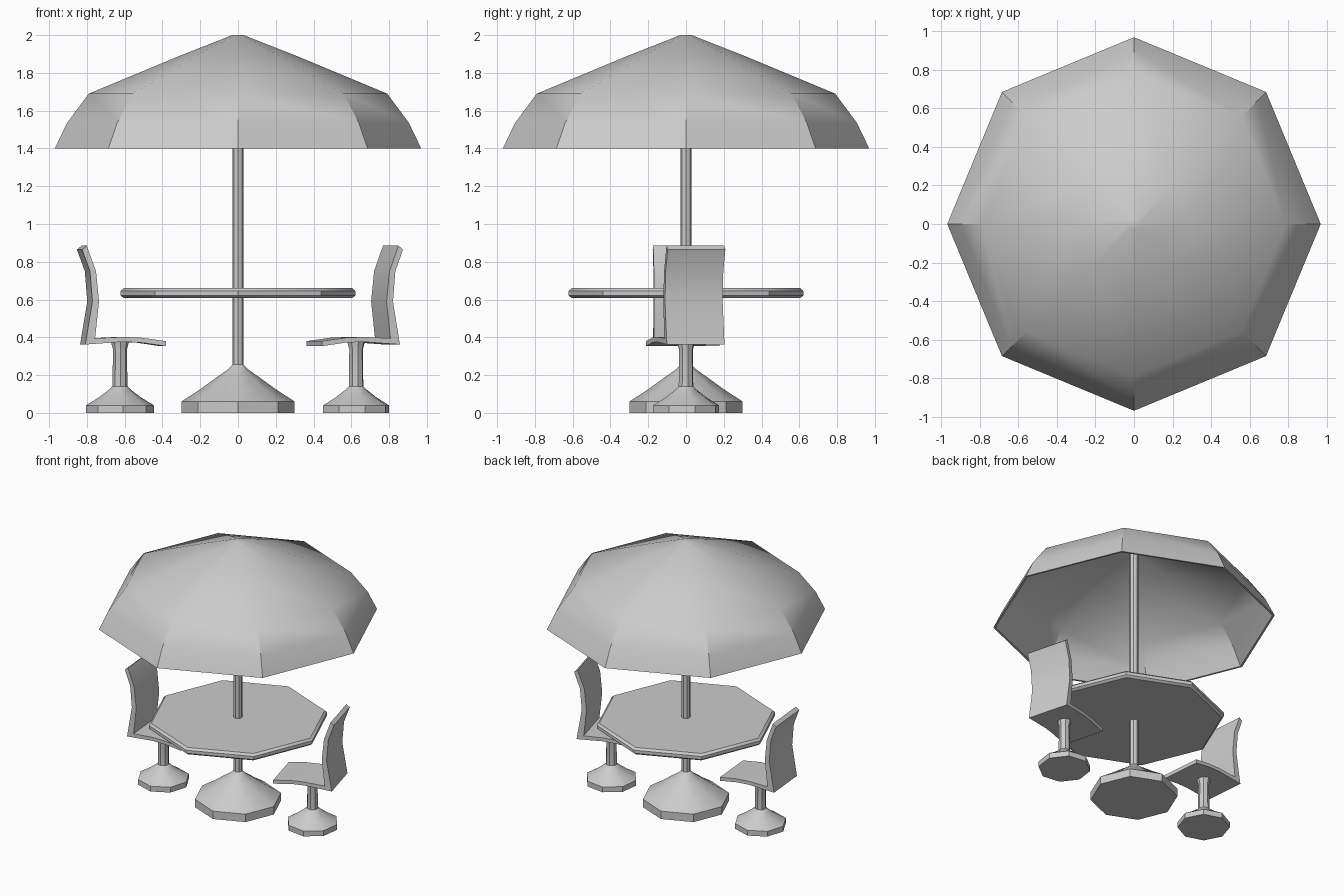
import bpy, bmesh
from math import cos, sin, pi, radians
from mathutils import Matrix

old = bpy.data.objects.get("Cube")
if old:
    bpy.data.objects.remove(old, do_unlink=True)

grey = bpy.data.materials.new("plain grey")
grey.use_nodes = True
COLOUR = (0.6, 0.6, 0.6, 1)
grey.diffuse_color = COLOUR
grey.node_tree.nodes["Principled BSDF"].inputs["Base Color"].default_value = COLOUR


def finish(name, bm, matrix):
    """Turn a bmesh into a placed, smooth-by-angle object."""
    bmesh.ops.recalc_face_normals(bm, faces=bm.faces)
    mesh = bpy.data.meshes.new(name)
    bm.to_mesh(mesh)
    bm.free()
    mesh.materials.append(grey)
    obj = bpy.data.objects.new(name, mesh)
    obj.matrix_world = matrix
    bpy.context.collection.objects.link(obj)
    bpy.ops.object.select_all(action='DESELECT')
    obj.select_set(True)
    bpy.context.view_layer.objects.active = obj
    bpy.ops.object.shade_smooth_by_angle(angle=radians(32))
    return obj


def lathe(name, profile, matrix=Matrix(), sides=8):
    """Revolve (radius, height) points into a capped eight-sided solid."""
    bm = bmesh.new()
    rings = [[bm.verts.new((r * cos(2 * pi * i / sides), r * sin(2 * pi * i / sides), z))
              for i in range(sides)] for r, z in profile]
    for a, b in zip(rings, rings[1:]):
        for i in range(sides):
            j = (i + 1) % sides
            bm.faces.new((a[i], a[j], b[j], b[i]))
    bm.faces.new(rings[0])
    bm.faces.new(rings[-1])
    return finish(name, bm, matrix)


def slab(name, upper, lower, width, matrix):
    """Extrude a bent strip, given its two matching long sides, across y."""
    bm = bmesh.new()
    sections = []
    for (ux, uz), (lx, lz) in zip(upper, lower):
        sections.append([bm.verts.new(p) for p in (
            (ux, -width / 2, uz), (ux, width / 2, uz),
            (lx, width / 2, lz), (lx, -width / 2, lz))])
    for a, b in zip(sections, sections[1:]):
        for i in range(4):
            j = (i + 1) % 4
            bm.faces.new((a[i], a[j], b[j], b[i]))
    bm.faces.new(sections[0])
    bm.faces.new(sections[-1])
    return finish(name, bm, matrix)


# Parasol canopy: thin shell, outside then back along the inside
outer = [(0.97, 1.4), (0.905, 1.535), (0.79, 1.69), (0.31, 1.89), (0.03, 2.0)]
inner = [(0.025, 1.985), (0.305, 1.876), (0.778, 1.678), (0.892, 1.528), (0.955, 1.4)]
lathe("parasol_canopy", outer[::-1] + inner[::-1])

# Pole with its flared foot
lathe("parasol_pole_and_base", [(0.3, 0), (0.3, 0.06), (0.2, 0.125), (0.115, 0.187),
                                (0.06, 0.225), (0.03, 0.255), (0.03, 1.985)])

# Table top with bevelled rim
lathe("table_top", [(0.605, 0.608), (0.622, 0.622), (0.622, 0.645), (0.605, 0.66)])

# Chairs: same parts, each swivelled by its own angle
SEAT_TOP = [(-0.23, 0.38), (-0.1, 0.398), (0, 0.402), (0.146, 0.395),
            (0.125, 0.59), (0.141, 0.75), (0.19, 0.885)]
SEAT_UNDER = [(-0.23, 0.353), (-0.1, 0.372), (0, 0.376), (0.198, 0.362),
              (0.16, 0.59), (0.173, 0.75), (0.215, 0.865)]
STEM = [(0.18, 0), (0.18, 0.04), (0.115, 0.08), (0.055, 0.125),
        (0.04, 0.14), (0.037, 0.335), (0.048, 0.378)]
for side, x, turn in (("left", 0.625, 15), ("right", -0.625, 185)):
    place = Matrix.Translation((x, 0, 0)) @ Matrix.Rotation(radians(turn), 4, 'Z')
    lathe(side + "_chair_stem", STEM, place)
    slab(side + "_chair_seat", SEAT_TOP, SEAT_UNDER, 0.316, place)
